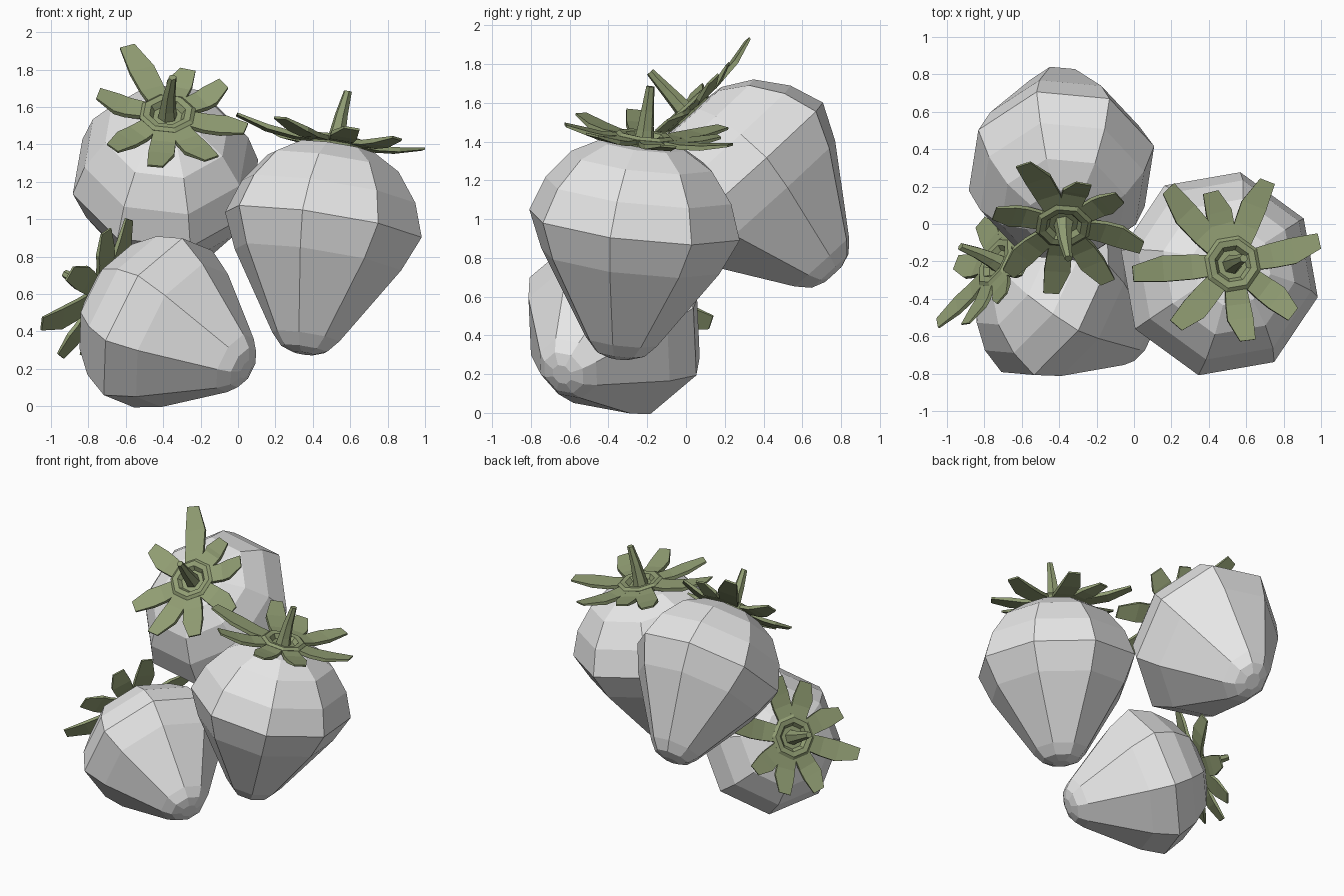
import bpy, bmesh, math
from mathutils import Vector, Matrix

if "Cube" in bpy.data.objects:
    bpy.data.objects.remove(bpy.data.objects["Cube"])


def material(name, rgb):
    m = bpy.data.materials.new(name)
    m.diffuse_color = (*rgb, 1)
    m.use_nodes = True
    m.node_tree.nodes["Principled BSDF"].inputs["Base Color"].default_value = m.diffuse_color
    return m


GREY = material("pale grey", (0.8, 0.8, 0.8))
GREEN = material("olive green", (0.28, 0.335, 0.17))


def finish(bm, name, mat, frame):
    bmesh.ops.recalc_face_normals(bm, faces=bm.faces)
    me = bpy.data.meshes.new(name)
    bm.transform(frame)
    bm.to_mesh(me)
    bm.free()
    me.materials.append(mat)
    ob = bpy.data.objects.new(name, me)
    bpy.context.collection.objects.link(ob)
    return ob


def lathe(name, profile, mat, frame, turn=0, sides=8):
    """Closed low-poly solid; profile holds (radius, height, sideways shift)."""
    bm = bmesh.new()
    rings = []
    for r, h, sx in profile:
        rings.append([bm.verts.new((sx + r * math.cos(turn + math.tau * i / sides),
                                    r * math.sin(turn + math.tau * i / sides), h))
                      for i in range(sides)])
    for a, b in zip(rings, rings[1:]):
        for i in range(sides):
            j = (i + 1) % sides
            bm.faces.new((a[i], a[j], b[j], b[i]))
    bm.faces.new(rings[0])
    bm.faces.new(rings[-1])
    return finish(bm, name, mat, frame)


def leaves(name, spec, mat, frame):
    """Ring of blunt leaves, each a thin strip with three segments."""
    bm = bmesh.new()
    for k, (deg, length) in enumerate(spec):
        rot = Matrix.Rotation(math.radians(deg), 3, 'Z')
        lift = 0.02 + 0.15 * max(0, length - 0.42)
        sections = [(0.10, 1.165, 0.055), (0.22, 1.162, 0.066),
                    (0.10 + 0.62 * (length - 0.1), 1.167 + lift * 0.3, 0.07),
                    (length, 1.175 + lift, 0.042)]
        rings = []
        for n, (r, h, w) in enumerate(sections):
            skew = 0.02 * (-1) ** k if n == 3 else 0
            th = 0.025 if n < 3 else 0.012
            rings.append([bm.verts.new(rot @ Vector((r, y, z))) for y, z in
                          ((skew - w, h), (skew + w, h), (skew + w, h - th), (skew - w, h - th))])
        for a, b in zip(rings, rings[1:]):
            for i in range(4):
                j = (i + 1) % 4
                bm.faces.new((a[i], a[j], b[j], b[i]))
        bm.faces.new(rings[0])
        bm.faces.new(rings[-1])
    return finish(bm, name, mat, frame)


BODY = [(0.06, 0.0, 0), (0.13, 0.025, 0), (0.19, 0.09, 0), (0.47, 0.51, 0), (0.555, 0.70, 0),
        (0.49, 0.88, 0), (0.37, 1.035, 0), (0.22, 1.12, 0), (0.05, 1.135, 0)]
CUP = [(0.14, 1.11, 0), (0.155, 1.165, 0), (0.135, 1.18, 0), (0.10, 1.175, 0),
       (0.08, 1.145, 0), (0.03, 1.145, 0)]
STEM = [(0.055, 1.13, 0), (0.045, 1.20, 0), (0.035, 1.30, 0.005), (0.022, 1.43, 0.02)]


def strawberry(tag, tip, axis, ref, scale, turn, spec):
    """scale holds the fruit's two widths and the length along the axis."""
    u = Vector(axis).normalized()
    e1 = Vector(ref)
    e1 = (e1 - u * e1.dot(u)).normalized()
    e2 = u.cross(e1)
    place = Matrix.Translation(tip) @ Matrix((e1, e2, u)).transposed().to_4x4()
    fruit_frame = place @ Matrix.Diagonal((*scale, 1))
    crown_frame = place @ Matrix.Diagonal((1, 1, scale[2], 1))
    t = math.radians(turn)
    lathe(tag + "_fruit", BODY, GREY, fruit_frame, t)
    lathe(tag + "_calyx_cup", CUP, GREEN, crown_frame, t)
    lathe(tag + "_stem", STEM, GREEN, crown_frame, t, 6)
    leaves(tag + "_leaves", spec, GREEN, crown_frame)


# right, upright strawberry
strawberry("right_strawberry", (0.35, -0.345, 0.283), (0.155, 0.115, 1), (1, 0, 0),
           (0.98, 1.01, 1.0), -12,
           [(13, .48), (70, .48), (105, .40), (134, .53), (185, .55),
            (230, .46), (278, .42), (323, .42)])
# lower left strawberry, lying on its side
strawberry("lower_strawberry", (0.045, -0.64, 0.198), (-.79, .44, .415), (0, -1, 0),
           (0.92, 0.915, 0.85), 20,
           [(-40, .48), (5, .38), (50, .38), (86, .42), (145, .43),
            (197, .37), (232, .39), (275, .40)])
# rear strawberry, leaning forward
strawberry("rear_strawberry", (-0.405, 0.76, 0.715), (0.025, -.67, .74), (1, 0, 0),
           (0.925, 1.035, 0.985), 15,
           [(112, .53), (75, .34), (33, .37), (-16, .44), (-61, .45),
            (-96, .46), (-136, .43), (165, .39)])
